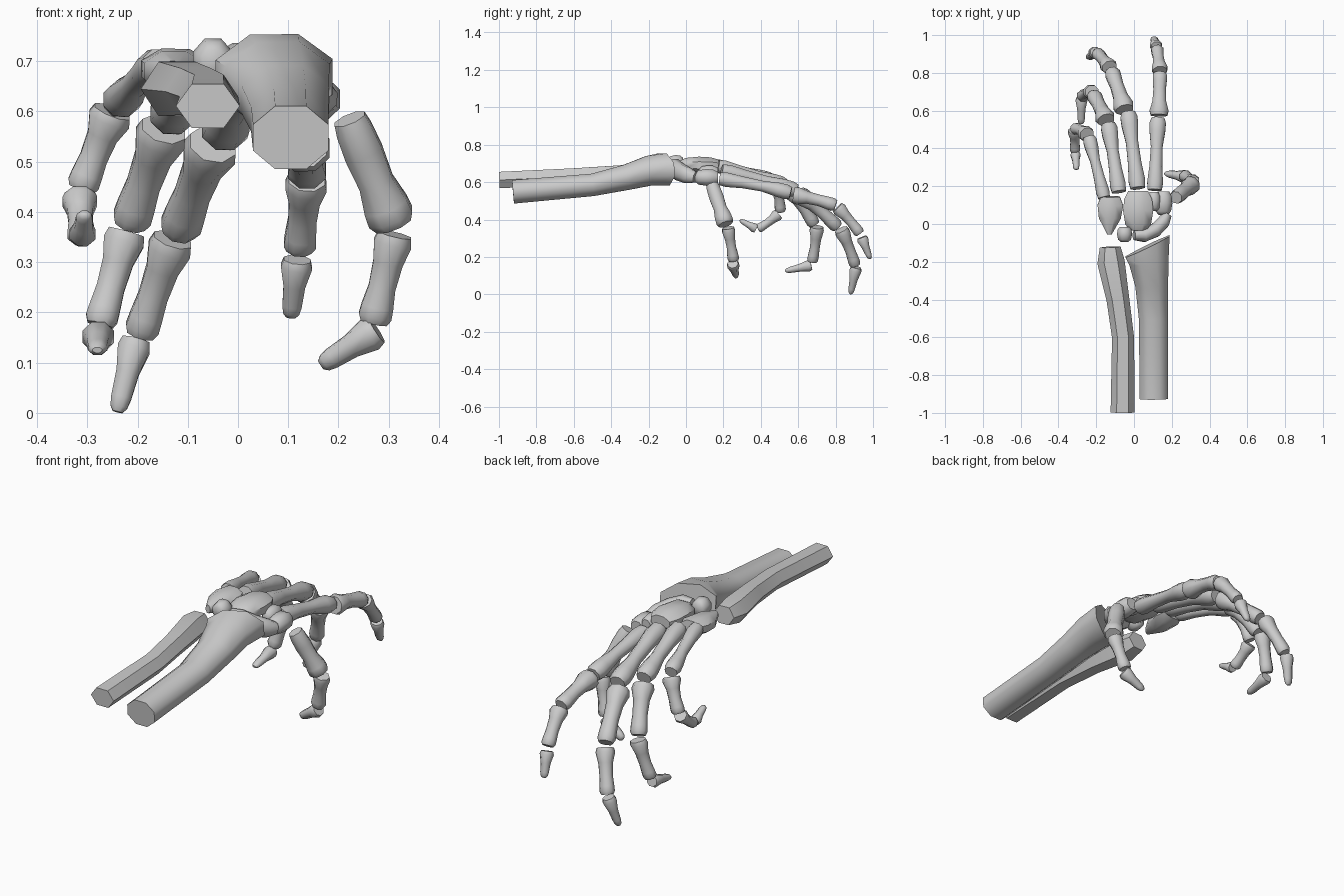
import bpy, bmesh, math
from mathutils import Vector

if "Cube" in bpy.data.objects:
    bpy.data.objects.remove(bpy.data.objects["Cube"])


def loft(name, rings, ref=(1, 0, 0), skew=0.0, sides=8):
    """Tube through rings (x, y, z, half width along ref, half height); skew slants the last ring."""
    ref = Vector(ref)
    pts = [Vector(r[:3]) for r in rings]
    bm = bmesh.new()
    loops = []
    k = 1 / math.cos(math.pi / sides) if sides > 6 else 1.1
    for i, r in enumerate(rings):
        t = (pts[min(i + 1, len(pts) - 1)] - pts[max(i - 1, 0)]).normalized()
        side = (ref - t * ref.dot(t)).normalized()
        up = side.cross(t)
        loop = []
        for j in range(sides):
            a = (j + (0.5 if sides > 6 else 0)) * 2 * math.pi / sides
            p = pts[i] + side * math.cos(a) * r[3] * k + up * math.sin(a) * r[4] * k
            if i == len(rings) - 1:
                p.y += skew * (p.x - pts[i].x)
            loop.append(bm.verts.new(p))
        loops.append(loop)
    for a, b in zip(loops, loops[1:]):
        for j in range(sides):
            n = (j + 1) % sides
            bm.faces.new((a[j], a[n], b[n], b[j]))
    bm.faces.new(loops[0])
    bm.faces.new(loops[-1])
    bmesh.ops.recalc_face_normals(bm, faces=bm.faces)
    me = bpy.data.meshes.new(name)
    bm.to_mesh(me)
    bm.free()
    ob = bpy.data.objects.new(name, me)
    bpy.context.collection.objects.link(ob)
    bpy.ops.object.select_all(action='DESELECT')
    ob.select_set(True)
    bpy.context.view_layer.objects.active = ob
    bpy.ops.object.shade_smooth_by_angle(angle=math.radians(55))
    return ob


# Long finger bone: knobbly ends, narrow shaft
def bone(name, a, b, base, shaft, head, flat=0.92, bow=0.0):
    a, b = Vector(a), Vector(b)
    t = (b - a).normalized()
    side = (Vector((1, 0, 0)) - t * t.x).normalized()
    up = side.cross(t)
    rings = []
    for s, r in ((0, base * .88), (.1, base), (.32, shaft * 1.1), (.6, shaft),
                 (.82, head * .97), (.93, head), (1, head * .8)):
        p = a.lerp(b, s) + up * bow * math.sin(math.pi * s)
        rings.append((*p, r, r * flat))
    return loft(name, rings)


# Fingertip bone
def tip(name, a, b, base):
    a, b = Vector(a), Vector(b)
    rings = [(*a.lerp(b, s), base * w, base * w * h) for s, w, h in
             ((0, .85, .95), (.12, 1, .98), (.45, .7, .95), (.8, .62, .85), (.93, .52, .75), (1, .3, .6))]
    return loft(name, rings)


def carpal(name, c, h):
    rings = [(c[0], c[1] + h[1] * s, c[2], h[0] * w, h[2] * w) for s, w in
             ((-1, .5), (-.7, .85), (0, 1), (.6, .92), (1, .65))]
    return loft(name, rings)


# Forearm
loft("radius_bone", [(.105, -.925, .548, .075, .063), (.103, -.5, .585, .077, .06),
                     (.094, -.32, .625, .087, .068), (.079, -.2, .66, .104, .08),
                     (.072, -.118, .668, .117, .086)], skew=.4)
loft("ulna_bone", [(-.06, -.998, .611, .058, .046), (-.058, -.6, .63, .053, .046),
                   (-.085, -.4, .64, .055, .049), (-.122, -.2, .645, .066, .057),
                   (-.126, -.122, .65, .05, .045)], sides=6)

# Wrist
carpal("capitate_bone", (.022, .07, .69), (.08, .105, .046))
carpal("lunate_bone", (-.05, -.055, .7), (.04, .04, .045))
carpal("trapezium_bone", (.155, .11, .625), (.048, .062, .045))
carpal("trapezoid_bone", (.105, .12, .65), (.035, .05, .04))
loft("hamate_bone", [(-.13, -.055, .68, .012, .02), (-.128, .03, .68, .058, .04),
                     (-.125, .1, .685, .068, .04), (-.125, .145, .69, .05, .032)])
loft("scaphoid_bone", [(.0, -.06, .685, .035, .025), (.05, -.06, .675, .05, .036),
                       (.11, -.035, .655, .047, .036), (.155, .01, .635, .042, .034),
                       (.175, .05, .625, .028, .025)], ref=(0, 0, 1))

# Fingers: start and end of metacarpal, proximal, middle and distal bones
fingers = {
    "index": (1.0, (.11, .18, .618), (.127, .56, .542), (.132, .575, .53), (.138, .8, .475),
              (.137, .81, .465), (.122, .93, .325), (.118, .94, .305), (.105, .985, .19)),
    "middle": (1.05, (.02, .19, .66), (-.03, .59, .555), (-.05, .605, .535), (-.118, .81, .36),
               (-.13, .83, .345), (-.195, .905, .155), (-.203, .91, .145), (-.24, .88, .002)),
    "ring": (1.0, (-.08, .17, .685), (-.135, .53, .585), (-.148, .55, .565), (-.215, .685, .375),
             (-.222, .7, .36), (-.275, .675, .175), (-.278, .67, .155), (-.28, .53, .125)),
    "little": (.84, (-.158, .14, .695), (-.238, .46, .615), (-.25, .475, .6), (-.312, .505, .445),
               (-.315, .495, .43), (-.312, .385, .35), (-.31, .375, .35), (-.305, .288, .397)),
}
for f, (k, *p) in fingers.items():
    bone(f + "_metacarpal", p[0], p[1], .042 * k, .031 * k, .043 * k, bow=.006)
    bone(f + "_proximal", p[2], p[3], .05 * k, .033 * k, .038 * k, bow=.006)
    bone(f + "_middle", p[4], p[5], .041 * k, .028 * k, .032 * k, bow=.004)
    tip(f + "_tip", p[6], p[7], .031 * k)

# Thumb
bone("thumb_metacarpal", (.222, .14, .585), (.31, .212, .375), .036, .035, .046, flat=1.0)
bone("thumb_proximal", (.312, .225, .355), (.27, .255, .18), .038, .027, .033)
tip("thumb_tip", (.276, .25, .165), (.165, .268, .095), .033)
